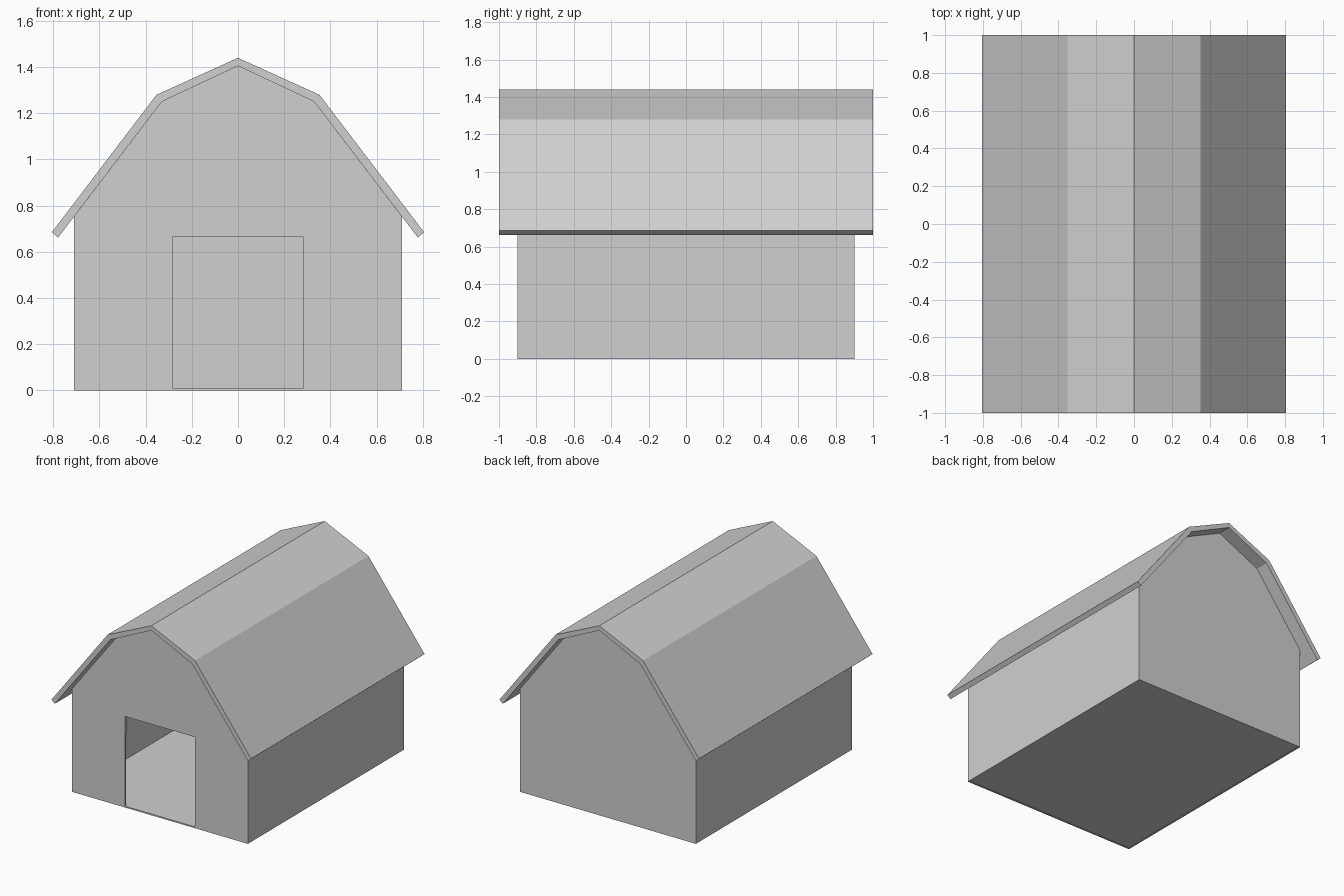
import bpy
import bmesh

cube = bpy.data.objects.get("Cube")
if cube:
    bpy.data.objects.remove(cube, do_unlink=True)

# Single plain grey material
GREY = (0.63, 0.63, 0.63, 1.0)
grey = bpy.data.materials.new("light grey")
grey.use_nodes = True
grey.diffuse_color = GREY
grey.node_tree.nodes["Principled BSDF"].inputs["Base Color"].default_value = GREY


def prism(name, profile, half_length, open_ends=False):
    """Extrude an x/z profile along y; optionally drop the sloped and bottom faces."""
    bm = bmesh.new()
    front = [bm.verts.new((x, -half_length, z)) for x, z in profile]
    back = [bm.verts.new((x, half_length, z)) for x, z in profile]
    bm.faces.new(front)
    bm.faces.new(back[::-1])
    count = len(profile)
    for i in range(count):
        j = (i + 1) % count
        bm.faces.new((front[i], back[i], back[j], front[j]))
    bmesh.ops.recalc_face_normals(bm, faces=bm.faces)
    if open_ends:
        doomed = [f for f in bm.faces if abs(f.normal.z) > 0.3]
        bmesh.ops.delete(bm, geom=doomed, context='FACES')
    mesh = bpy.data.meshes.new(name)
    bm.to_mesh(mesh)
    bm.free()
    obj = bpy.data.objects.new(name, mesh)
    bpy.context.collection.objects.link(obj)
    mesh.materials.append(grey)
    return obj


def mirrored(points):
    """Left to right profile from its right half, listed from the centre outwards."""
    return [(-x, z) for x, z in reversed(points) if x > 0] + points


def rectangle(x0, x1, z0, z1):
    return [(x0, z0), (x1, z0), (x1, z1), (x0, z1)]


WALL_X, WALL_Y, THICK = 0.71, 0.9, 0.012

# Gambrel roof sheet with overhang on all sides
outer = [(0, 1.44), (0.353, 1.28), (0.806, 0.685)]
inner = [(0, 1.405), (0.33, 1.25), (0.779, 0.662)]
roof = prism("roof", mirrored(outer) + mirrored(inner)[::-1], 1.0)

# Hollow walls: two gables and two sides, closed above by the roof
gable = [(0, 1.405), (0.33, 1.25), (WALL_X, 0.752), (WALL_X, 0)]
walls = prism("walls", mirrored(gable), WALL_Y, open_ends=True)
shell = walls.modifiers.new("thickness", 'SOLIDIFY')
shell.thickness = THICK
shell.offset = -1
shell.use_even_offset = True

# Doorway cut through the front gable only
cutter = prism("doorway_cutter", rectangle(-0.283, 0.283, 0.01, 0.665), 0.1)
cutter.location.y = -WALL_Y
cutter.hide_render = True
bpy.context.view_layer.update()
cut = walls.modifiers.new("doorway", 'BOOLEAN')
cut.operation = 'DIFFERENCE'
cut.solver = 'EXACT'
cut.object = cutter
bpy.context.view_layer.objects.active = walls
for modifier_name in ("thickness", "doorway"):
    bpy.ops.object.modifier_apply(modifier=modifier_name)
bpy.data.objects.remove(cutter, do_unlink=True)

# Thin floor set just inside the walls
edge = WALL_X - THICK
floor = prism("floor", rectangle(-edge, edge, 0.003, 0.01), WALL_Y - THICK)
